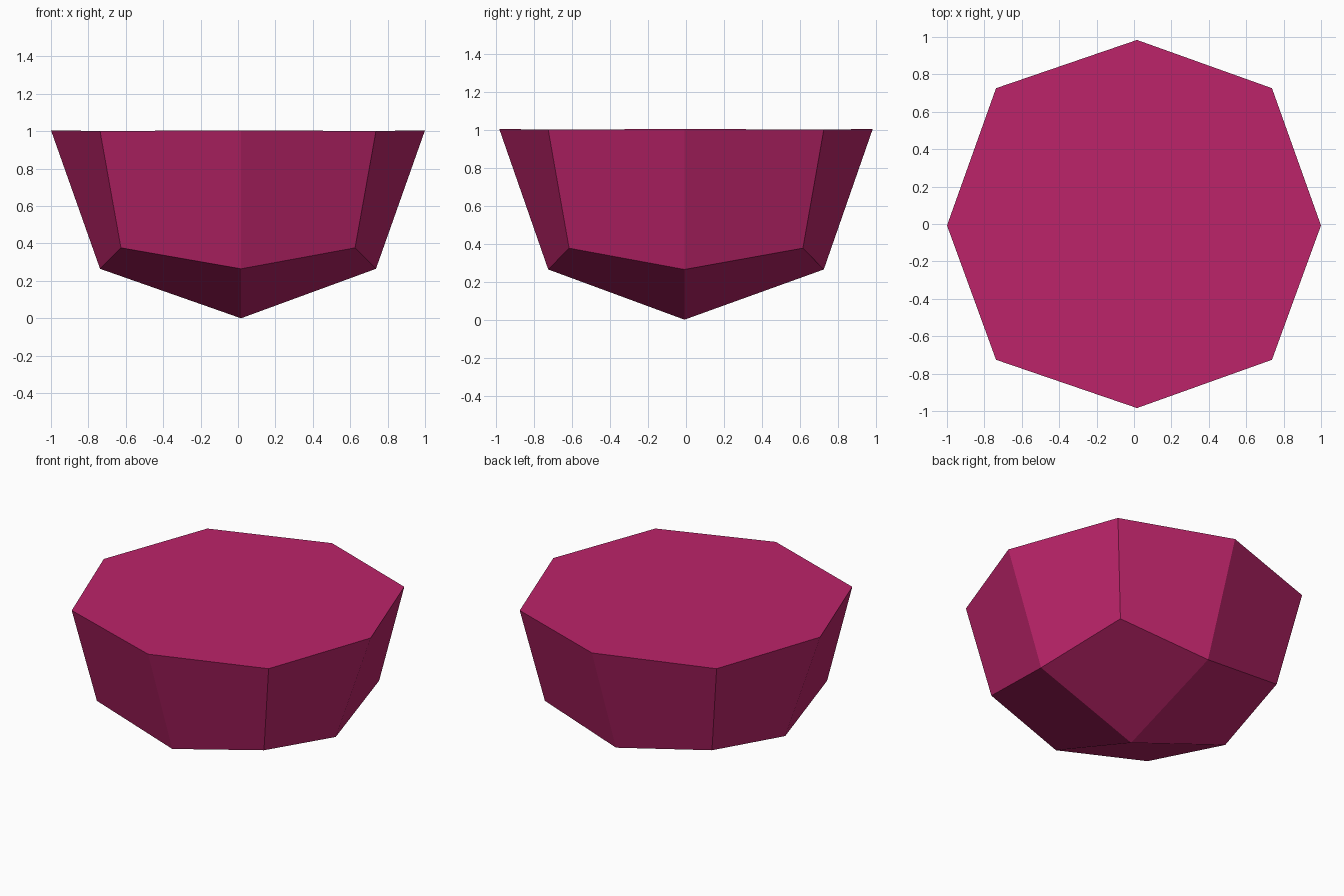
import bpy, bmesh

old = bpy.data.objects.get("Cube")
if old:
    bpy.data.objects.remove(old, do_unlink=True)

# Single flat colour
berry = bpy.data.materials.new("berry pink")
berry.use_nodes = True
colour = (0.503, 0.0176, 0.144, 1)
berry.diffuse_color = colour
berry.node_tree.nodes["Principled BSDF"].inputs["Base Color"].default_value = colour

TOP = 1.005
# Reach along each axis for face-centre, edge and corner points
REACH = {1: 0.984, 2: 0.726, 3: 0.616}

# Faceted bowl: the lower half of a cube rounded into a coarse ball
bm = bmesh.new()
bmesh.ops.create_cube(bm, size=2)
bmesh.ops.subdivide_edges(bm, edges=bm.edges[:], cuts=1, use_grid_fill=True)
upper = [v for v in bm.verts if v.co.z > 0.5]
bmesh.ops.delete(bm, geom=upper, context='VERTS')

for v in bm.verts:
    sx, sy, sz = (round(c) for c in v.co)
    r = REACH[abs(sx) + abs(sy) + abs(sz)]
    # The mid seams sit slightly off centre
    v.co.x = sx * r * 1.016 if sx else 0.016
    v.co.y = sy * r if sy else -0.008
    v.co.z = TOP + sz * r * 1.02
    # Diagonal rim points dip a hair below the others
    if sz == 0 and sx and sy:
        v.co.z -= 0.004
    if sz == -1 and not sx and not sy:
        v.co.z = 0

# Flat lid closing the rim
rim = [e for e in bm.edges if e.is_boundary]
bmesh.ops.holes_fill(bm, edges=rim, sides=0)
bmesh.ops.recalc_face_normals(bm, faces=bm.faces[:])

mesh = bpy.data.meshes.new("faceted_bowl")
bm.to_mesh(mesh)
bm.free()
mesh.materials.append(berry)
bowl = bpy.data.objects.new("faceted_bowl", mesh)
bpy.context.collection.objects.link(bowl)
